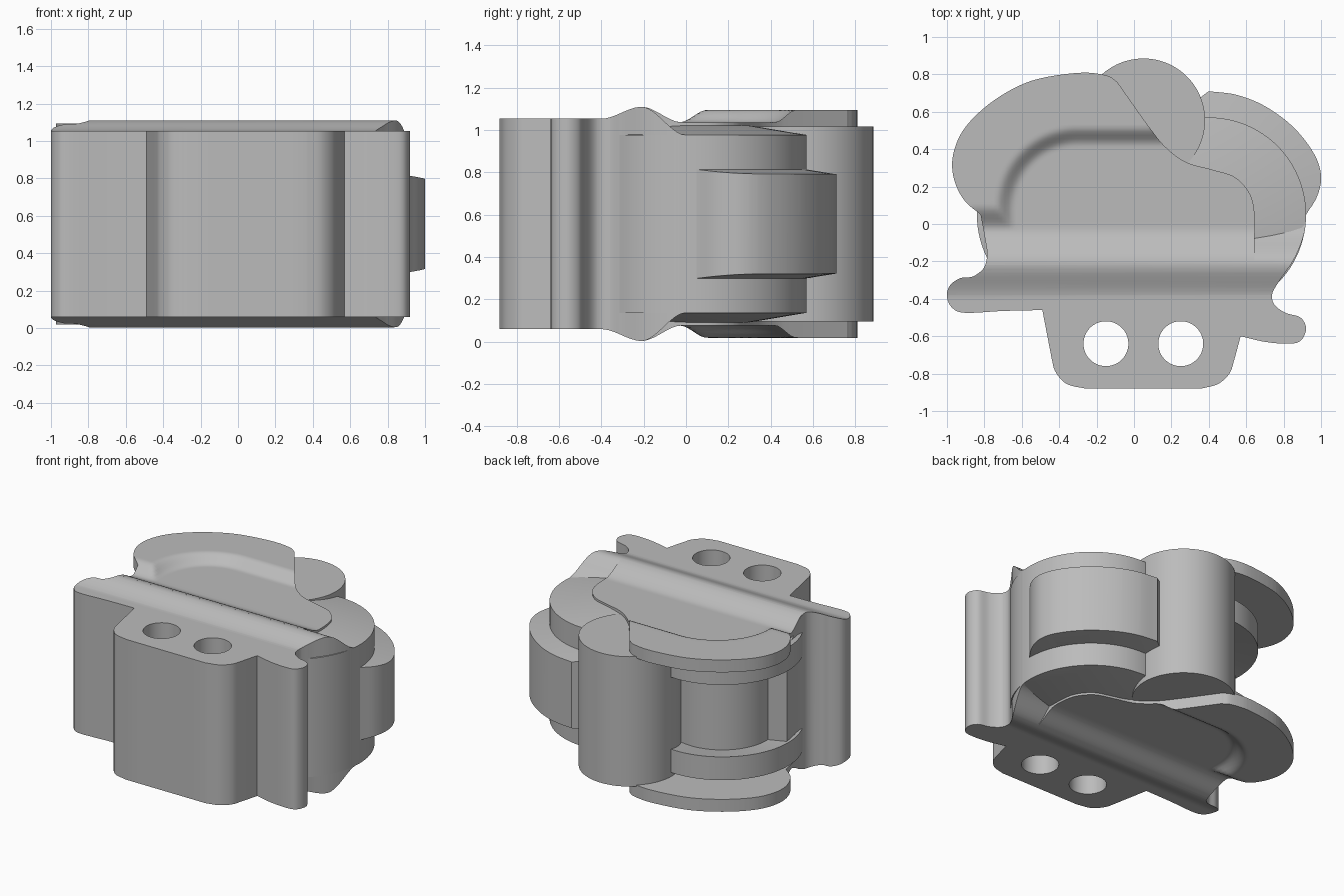
import bpy, bmesh, math
from mathutils import Vector

if "Cube" in bpy.data.objects:
    bpy.data.objects.remove(bpy.data.objects["Cube"], do_unlink=True)

MID = 0.557      # height of the mirror plane; parts are built around it
DECK, RIDGE, FLOOR, RIM, RING = 0.497, 0.553, 0.48, 0.538, 0.42

grey = bpy.data.materials.new("plain grey")
grey.use_nodes = True
grey.diffuse_color = (0.5, 0.5, 0.5, 1)
grey.node_tree.nodes["Principled BSDF"].inputs["Base Color"].default_value = (0.5, 0.5, 0.5, 1)


def make(name, bm):
    bmesh.ops.recalc_face_normals(bm, faces=bm.faces)
    mesh = bpy.data.meshes.new(name)
    bm.to_mesh(mesh)
    bm.free()
    mesh.materials.append(grey)
    ob = bpy.data.objects.new(name, mesh)
    bpy.context.collection.objects.link(ob)
    ob.location.z = MID
    return ob


def bake(ob):
    bpy.context.view_layer.update()
    mesh = bpy.data.meshes.new_from_object(ob.evaluated_get(bpy.context.evaluated_depsgraph_get()))
    ob.modifiers.clear()
    ob.data = mesh


def combine(ob, cutter, operation):
    mod = ob.modifiers.new("cut", 'BOOLEAN')
    mod.operation, mod.object, mod.solver = operation, cutter, 'EXACT'
    bake(ob)
    bpy.data.objects.remove(cutter, do_unlink=True)


def finish(ob):
    ob.data.shade_smooth()
    ob.data.set_sharp_from_angle(angle=math.radians(30))


def smooth_path(*segments, steps=6):
    """Catmull-Rom through each segment; segment ends stay as corners."""
    out = []
    for seg in segments:
        p = [Vector(q) for q in seg]
        p = [2 * p[0] - p[1]] + p + [2 * p[-1] - p[-2]]
        for a, b, c, d in zip(p, p[1:], p[2:], p[3:]):
            for i in range(steps):
                t = i / steps
                out.append(0.5 * (2 * b + (c - a) * t + (2 * a - 5 * b + 4 * c - d) * t * t
                                  + (3 * b - a - 3 * c + d) * t ** 3))
        out.append(Vector(seg[-1]))
    return [v for i, v in enumerate(out) if (v - out[i - 1]).length > 1e-4]


def prism(name, points, direction):
    bm = bmesh.new()
    face = bm.faces.new([bm.verts.new(p) for p in points])
    ext = bmesh.ops.extrude_face_region(bm, geom=[face])
    bmesh.ops.translate(bm, vec=direction, verts=[v for v in ext["geom"] if isinstance(v, bmesh.types.BMVert)])
    return make(name, bm)


def slab(name, outline, half=1.0):
    return prism(name, [(p[0], p[1], -half) for p in outline], (0, 0, 2 * half))


def turned(name, centre, profile, count=96):
    """Solid of revolution, symmetric about the mid plane."""
    bm = bmesh.new()
    rings = []
    for r, z in profile + [(r, -z) for r, z in reversed(profile)]:
        rings.append([bm.verts.new((centre[0] + r * math.cos(2 * math.pi * i / count),
                                    centre[1] + r * math.sin(2 * math.pi * i / count), z)) for i in range(count)])
    for a, b in zip(rings, rings[1:]):
        for i in range(count):
            bm.faces.new((a[i - 1], a[i], b[i], b[i - 1]))
    bm.faces.new(rings[0])
    bm.faces.new(rings[-1])
    return make(name, bm)


def ease(t):
    t = max(0.0, min(1.0, t))
    return t * t * (3 - 2 * t)


def ridge(y, back, back_y):
    """Height of the rounded cross ridge and the decks beside it."""
    if y < -0.21:
        return DECK + (RIDGE - DECK) * ease((y + 0.4) / 0.19)
    return back + (RIDGE - back) * ease((back_y - y) / (back_y + 0.21))


# Body: outline seen from above, cut to the ridge profile
left_side = [(-0.82, 0.05), (-0.80, -0.06), (-0.785, -0.15)]
body_outline = smooth_path(
    left_side + [(-0.80, -0.23), (-0.86, -0.28), (-0.93, -0.29), (-0.985, -0.33), (-1, -0.39),
                 (-0.97, -0.45), (-0.9, -0.475), (-0.7, -0.465), (-0.49, -0.46)],
    [(-0.49, -0.46), (-0.44, -0.72)],
    [(-0.44, -0.72), (-0.42, -0.79), (-0.36, -0.855), (-0.26, -0.88)],
    [(-0.26, -0.88), (0.36, -0.88)],
    [(0.36, -0.88), (0.45, -0.855), (0.51, -0.8), (0.535, -0.73), (0.57, -0.6)],
    [(0.57, -0.6), (0.7, -0.63), (0.82, -0.64), (0.89, -0.625), (0.92, -0.56), (0.89, -0.5),
     (0.81, -0.475), (0.75, -0.43), (0.74, -0.37), (0.78, -0.3)],
    [(0.78, -0.3), (0.86, -0.18), (0.91, -0.05), (0.92, 0.05)])
ys = [-1.0] + [-0.42 + 0.02 * i for i in range(24)]
top = [(-1.2, y, ridge(y, RING, 0.0)) for y in ys]
body = prism("body", top + [(x, y, -z) for x, y, z in reversed(top)], (2.4, 0, 0))
combine(body, slab("body_cutter", body_outline), 'INTERSECT')
for x in (-0.15, 0.25):
    combine(body, turned("hole_cutter", (x, -0.64), [(0.12, 1.0)]), 'DIFFERENCE')
finish(body)

# Right knuckle with its projecting middle band
RIGHT, LEFT = (0.4, 0.05), (-0.32, 0.05)
finish(turned("right_knuckle", RIGHT, [(0.25, 0.465), (0.52, RING)]))
band_outline = smooth_path(
    [(0.4, 0.1), (0.92, 0.05)],
    [(0.92, 0.05), (0.98, 0.15), (1.0, 0.26), (0.96, 0.38), (0.85, 0.52), (0.7, 0.63), (0.55, 0.69), (0.4, 0.71)],
    [(0.4, 0.71), (0.25, 0.6)])
band = turned("knuckle_band", RIGHT, [(0.1, 0.325), (0.75, 0.22)])
combine(band, slab("band_cutter", band_outline), 'INTERSECT')
finish(band)

# Left knuckle with the matching groove
finish(turned("left_knuckle", LEFT, [(0.45, RING + 0.02), (0.52, RING), (0.52, 0.255), (0.35, 0.285)]))

# Pin between the knuckles
finish(turned("pin", (0.05, 0.555), [(0.33, 0.46)]))

# Sculpted cover with a raised rim, above and mirrored below
cover_outline = smooth_path(
    [(-0.785, -0.2), (-0.785, -0.15), (-0.80, -0.06), (-0.82, 0.05)],
    [(-0.82, 0.05), (-0.91, 0.13), (-0.965, 0.25), (-0.965, 0.38), (-0.9, 0.52), (-0.75, 0.66),
     (-0.55, 0.765), (-0.3, 0.808), (-0.15, 0.795), (-0.09, 0.76)],
    [(-0.09, 0.76), (0.08, 0.52), (0.17, 0.41), (0.28, 0.33), (0.42, 0.29), (0.54, 0.25),
     (0.62, 0.16), (0.645, 0.05), (0.645, -0.08)],
    [(0.645, -0.08), (0.645, -0.2)])


def cover_height(x, y):
    inner = (math.hypot(min(x + 0.3, 0), max(y - 0.08, 0)) - 0.34) / 0.1
    return ridge(y, FLOOR, -0.02) + (RIM - FLOOR) * ease(min(inner, (y + 0.03) / 0.13))


bm = bmesh.new()
bmesh.ops.create_grid(bm, x_segments=90, y_segments=60, size=1)
for v in bm.verts:
    v.co = (-0.15 + 0.9 * v.co.x, 0.32 + 0.58 * v.co.y, 0.45)
ext = bmesh.ops.extrude_face_region(bm, geom=bm.faces[:])
for v in ext["geom"]:
    if isinstance(v, bmesh.types.BMVert):
        v.co.z = cover_height(v.co.x, v.co.y)
cover = make("covers", bm)
combine(cover, slab("cover_cutter", cover_outline), 'INTERSECT')
mirror = cover.modifiers.new("mirror", 'MIRROR')
mirror.use_axis = (False, False, True)
bake(cover)
finish(cover)
